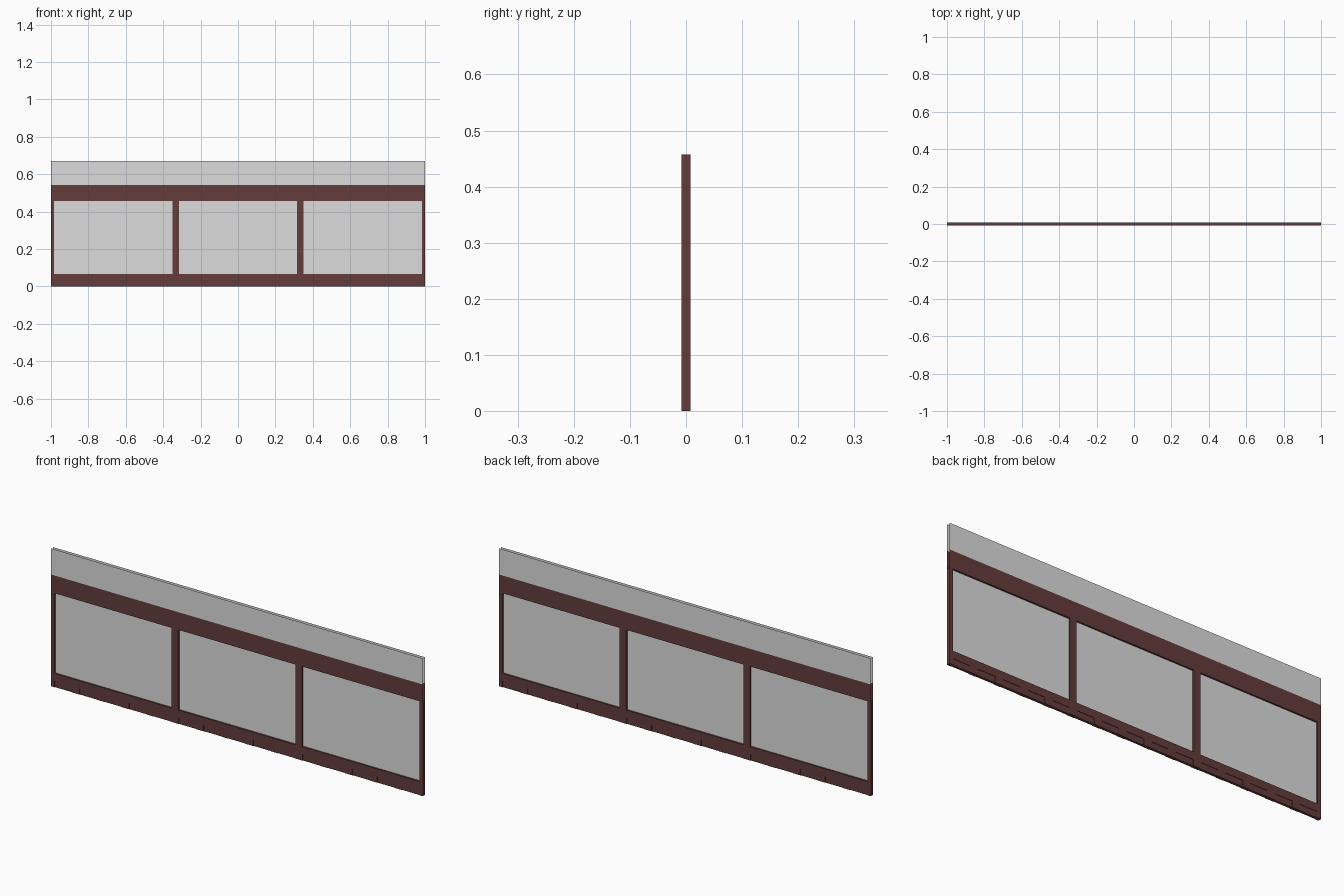
import bpy, bmesh

if "Cube" in bpy.data.objects:
    bpy.data.objects.remove(bpy.data.objects["Cube"])

D = 0.008                      # half thickness
SILL, RAIL, CAP, TOP = 0.067, 0.457, 0.543, 0.67
HALF_POST = 0.0175


def material(name, rgb):
    m = bpy.data.materials.new(name)
    m.diffuse_color = (*rgb, 1)
    m.use_nodes = True
    m.node_tree.nodes["Principled BSDF"].inputs["Base Color"].default_value = m.diffuse_color
    return m


BROWN = material("dark red brown", (0.13, 0.046, 0.046))
GREY = material("pane grey", (0.72, 0.72, 0.72))


def finish(name, bm, mat):
    me = bpy.data.meshes.new(name)
    bm.to_mesh(me)
    bm.free()
    me.materials.append(mat)
    ob = bpy.data.objects.new(name, me)
    bpy.context.collection.objects.link(ob)


def box(name, x0, x1, z0, z1, mat, d=D):
    bm = bmesh.new()
    bmesh.ops.create_cube(bm, size=1)
    for v in bm.verts:
        v.co.x = x1 if v.co.x > 0 else x0
        v.co.y = d if v.co.y > 0 else -d
        v.co.z = z1 if v.co.z > 0 else z0
    finish(name, bm, mat)


def sheet(name, x0, x1, z0, z1, y, mat):
    bm = bmesh.new()
    pts = [(x0, z0), (x1, z0), (x1, z1), (x0, z1)]
    if y > 0:
        pts.reverse()
    bm.faces.new([bm.verts.new((x, y, z)) for x, z in pts])
    finish(name, bm, mat)


# bottom sill with a shallow row of feet under it
box("sill", -1, 1, 0.03, SILL, BROWN)
box("sill_base", -1, 1, 0, 0.03, BROWN, D - 0.002)
for i in range(16):
    x = -1 + i * 2 / 15
    box("sill_foot", max(-1, x - 0.02), min(1, x + 0.02), 0, 0.03, BROWN)

# posts between and beside the three bays
for i in range(4):
    x = -1 + i * 2 / 3
    box("post", max(-1, x - HALF_POST), min(1, x + HALF_POST), SILL, RAIL, BROWN)

# recessed panes
for i in range(3):
    x = -1 + i * 2 / 3
    sheet("pane", x + HALF_POST, x + 2 / 3 - HALF_POST, SILL, RAIL, 0, GREY)

# underside of the top rail
bm = bmesh.new()
bm.faces.new([bm.verts.new(p) for p in
              [(-1, D, RAIL), (1, D, RAIL), (1, -D, RAIL), (-1, -D, RAIL)]])
finish("rail_underside", bm, BROWN)

# open-ended rail and upper band, front and back skins
for side, y in (("front", -D), ("back", D)):
    sheet("rail_" + side, -1, 1, RAIL, CAP, y, BROWN)
    sheet("upper_band_" + side, -1, 1, CAP, TOP, y, GREY)
